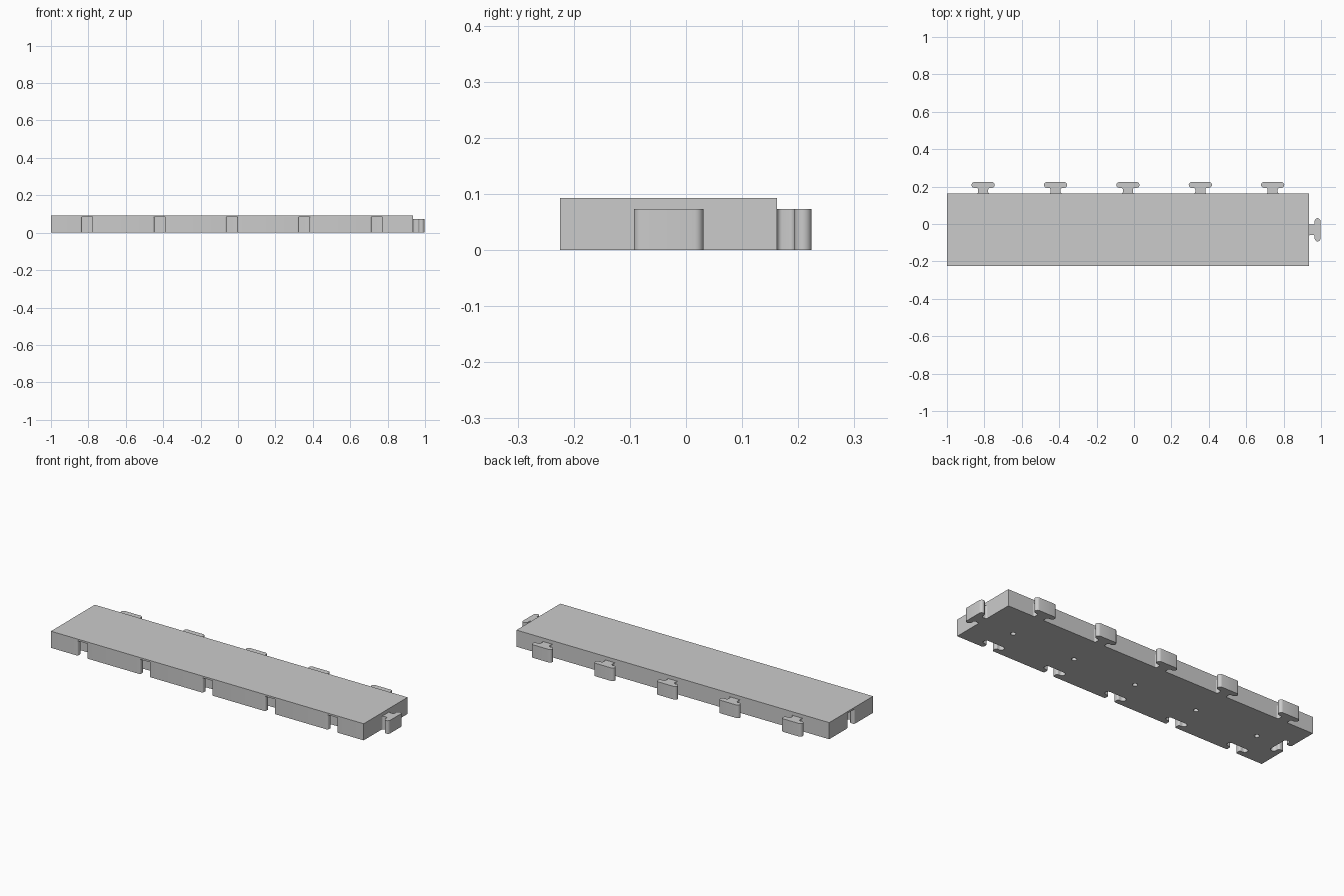
import bpy, bmesh
from math import pi, sin, cos
from mathutils import Matrix, Vector

old = bpy.data.objects.get("Cube")
if old:
    bpy.data.objects.remove(old, do_unlink=True)

CELL = 0.387
X0, Y0 = -1.0, -0.2245
X1, Y1 = X0 + 5 * CELL, Y0 + CELL
MID = (Y0 + Y1) / 2
THICK, TAB_H, SOCKET_H = 0.093, 0.073, 0.083

grey = bpy.data.materials.new("plain grey")
grey.use_nodes = True
colour = (0.6, 0.6, 0.6, 1)
grey.diffuse_color = colour
grey.node_tree.nodes["Principled BSDF"].inputs["Base Color"].default_value = colour


def arc(cx, cy, r, a0, a1, n=6):
    steps = [a0 + (a1 - a0) * i / n for i in range(n + 1)]
    return [(cx + r * cos(a * pi / 180), cy + r * sin(a * pi / 180)) for a in steps]


def t_outline(gap=0.0, root=0.0):
    """Rounded T growing along +y, widened by gap; root extends it backwards."""
    neck, under, tip, half = 0.027 + gap, 0.031 - gap, 0.0615 + gap, 0.062 + gap
    r = (tip - under) / 2
    side = [(neck + 0.009, -root)] if root else []
    side += arc(neck + 0.009, 0.009, 0.009, 270, 180)
    side += arc(neck + 0.010, under - 0.010, 0.010, 180, 90)
    side += arc(half - r, under + r, r, -90, 90, 10)
    return side + [(-x, y) for x, y in reversed(side)]


def prism(name, points, z0, z1, place=Matrix()):
    bm = bmesh.new()
    face = bm.faces.new([bm.verts.new(place @ Vector((x, y, z0))) for x, y in points])
    top = bmesh.ops.extrude_face_region(bm, geom=[face])["geom"]
    bmesh.ops.translate(bm, vec=(0, 0, z1 - z0),
                        verts=[v for v in top if isinstance(v, bmesh.types.BMVert)])
    bmesh.ops.recalc_face_normals(bm, faces=bm.faces)
    mesh = bpy.data.meshes.new(name)
    bm.to_mesh(mesh)
    bm.free()
    mesh.materials.append(grey)
    obj = bpy.data.objects.new(name, mesh)
    bpy.context.collection.objects.link(obj)
    return obj


def smooth(obj):
    bpy.ops.object.select_all(action="DESELECT")
    obj.select_set(True)
    bpy.context.view_layer.objects.active = obj
    bpy.ops.object.shade_smooth_by_angle(angle=pi / 6)


# Slab
slab = prism("slab", [(X0, Y0), (X1, Y0), (X1, Y1), (X0, Y1)], 0, THICK)

# Back tabs, front sockets and underside pin holes, one per cell
tabs, cutters = [], []
for i in range(5):
    x = X0 + CELL * (i + 0.5)
    tabs.append(prism(f"back_tab_{i + 1}", t_outline(), 0, TAB_H,
                      Matrix.Translation((x, Y1, 0))))
    cutters.append(prism("socket_cutter", t_outline(0.001, 0.02), -0.05, SOCKET_H,
                         Matrix.Translation((x, Y0, 0))))
    cutters.append(prism("pin_hole_cutter", arc(x, MID, 0.013, 0, 345, 23), -0.05, 0.07))

# End tab and matching end socket
turn = Matrix.Rotation(-pi / 2, 4, "Z")
tabs.append(prism("end_tab", t_outline(), 0, TAB_H, Matrix.Translation((X1, MID, 0)) @ turn))
cutters.append(prism("socket_cutter", t_outline(0.001, 0.02), -0.05, SOCKET_H,
                     Matrix.Translation((X0, MID, 0)) @ turn))

# Cut the slab, then drop the cutters
bpy.context.view_layer.objects.active = slab
for cutter in cutters:
    cutter.hide_render = True
    cut = slab.modifiers.new("cut", "BOOLEAN")
    cut.operation, cut.solver, cut.object = "DIFFERENCE", "EXACT", cutter
    bpy.ops.object.modifier_apply(modifier=cut.name)
for cutter in cutters:
    bpy.data.objects.remove(cutter, do_unlink=True)

for obj in [slab] + tabs:
    smooth(obj)
